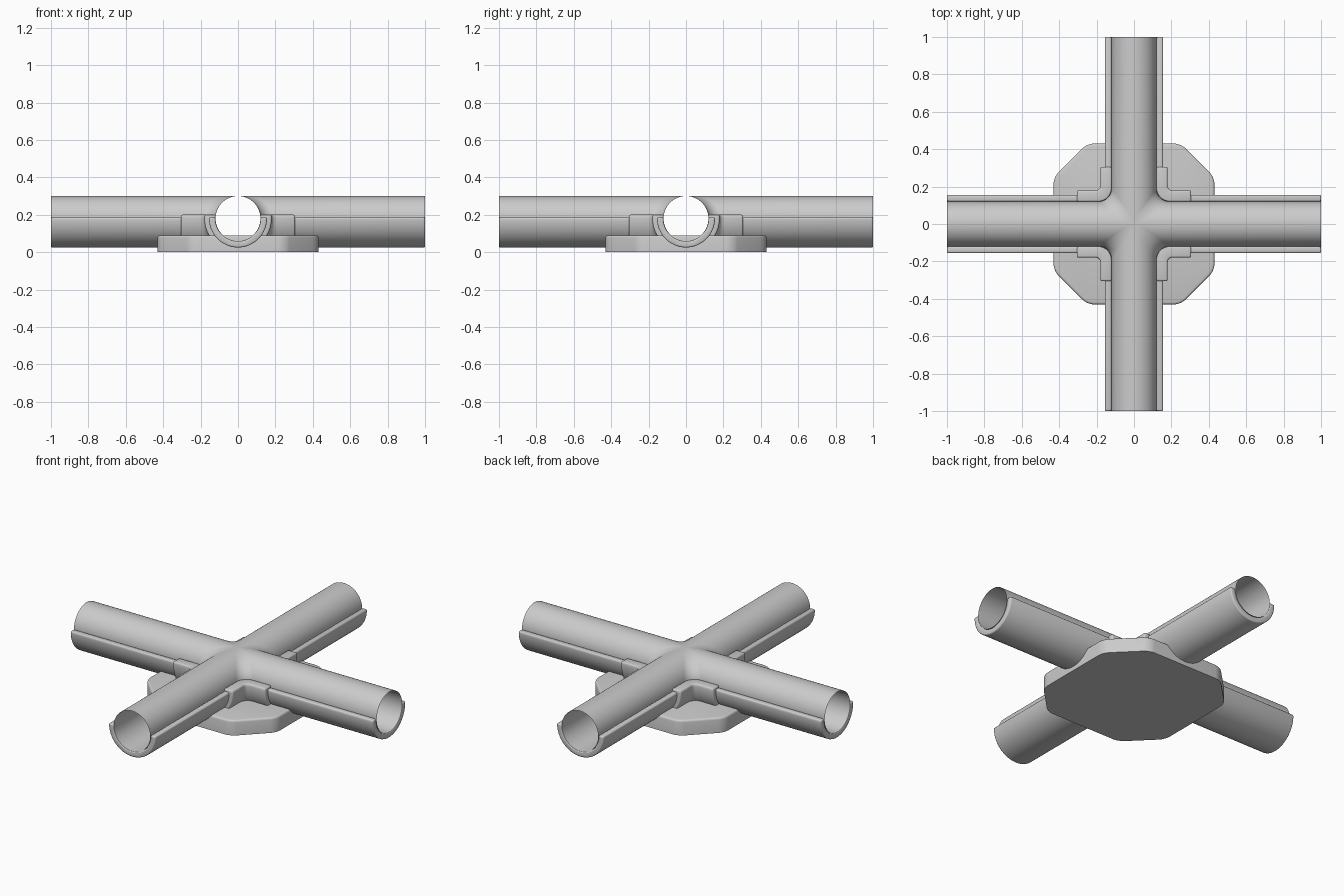
import bpy
import bmesh
from math import sin, cos, asin, pi, sqrt, radians
from mathutils import Matrix, Vector

cube = bpy.data.objects.get("Cube")
if cube:
    bpy.data.objects.remove(cube, do_unlink=True)

AXIS_Z = 0.18      # height of the pipe axes
PIPE_R = 0.12

grey = bpy.data.materials.new("light_grey")
grey.use_nodes = True
colour = (0.6, 0.6, 0.6, 1)
grey.diffuse_color = colour
grey.node_tree.nodes["Principled BSDF"].inputs["Base Color"].default_value = colour


def finish(name, bm):
    """Turn the bmesh into a shaded grey object."""
    bmesh.ops.recalc_face_normals(bm, faces=bm.faces[:])
    mesh = bpy.data.meshes.new(name)
    bm.to_mesh(mesh)
    bm.free()
    mesh.materials.append(grey)
    obj = bpy.data.objects.new(name, mesh)
    bpy.context.collection.objects.link(obj)
    bpy.ops.object.select_all(action='DESELECT')
    bpy.context.view_layer.objects.active = obj
    obj.select_set(True)
    bpy.ops.object.shade_smooth_by_angle(angle=radians(35))
    return obj


def arc(radius, top, steps=16, floor=0.0):
    """Half cross-section (offset, height) from the lowest point up to top."""
    start, end = -pi / 2, asin(max(-1, min(1, (top - AXIS_Z) / radius)))
    points = []
    for i in range(steps + 1):
        a = start + (end - start) * i / steps
        points.append((max(0.0, radius * cos(a)), max(floor, AXIS_Z + radius * sin(a))))
    return points


def corner_path(d, length, steps=10):
    """L-shaped path at offset d from both axes, with a rounded corner."""
    f = max(0.0, min(0.205 - d, 0.07 * sqrt(d / PIPE_R)))
    c = d + f
    path = [(length, d)]
    for i in range(steps + 1):
        a = -pi / 2 - pi / 2 * i / steps
        path.append((c + f * cos(a), c + f * sin(a)))
    return path + [(d, length)]


def cross(name, profile, length, bevel=0.0):
    """Sweep a half profile round each of the four corners of the crossing."""
    bm = bmesh.new()
    for k in range(4):
        turn = Matrix.Rotation(k * pi / 2, 3, 'Z')
        rows = [[bm.verts.new(turn @ Vector((x, y, z)))
                 for x, y in corner_path(d, length)] for d, z in profile]
        for low, high in zip(rows, rows[1:]):
            for i in range(len(low) - 1):
                bm.faces.new((low[i], low[i + 1], high[i + 1], high[i]))
        if bevel:   # solid profiles get end caps
            bm.faces.new([row[0] for row in rows])
            bm.faces.new([row[-1] for row in rows])
    bmesh.ops.remove_doubles(bm, verts=bm.verts[:], dist=0.0001)
    if bevel:
        bmesh.ops.recalc_face_normals(bm, faces=bm.faces[:])
        sharp = [e for e in bm.edges if len(e.link_faces) == 2
                 and e.calc_face_angle(0) > radians(50)]
        bmesh.ops.bevel(bm, geom=sharp, offset=bevel, segments=3,
                        profile=0.5, affect='EDGES', clamp_overlap=False)
    return finish(name, bm)


# Thin crossing pipes with a blended junction
cross("crossing_pipes", arc(PIPE_R, AXIS_Z + PIPE_R, 36), 1.0)

# Half-round trough cradling the pipes
inner = PIPE_R + 0.001
cross("support_trough", arc(0.155, 0.186) + arc(inner, 0.186)[::-1], 1.0, 0.008)

# Thicker corner collars joining trough and base
cross("corner_collars",
      arc(0.18, 0.2, floor=0.01) + arc(inner, 0.2)[::-1], 0.305, 0.009)

# Eight-sided base plate with rounded corners and a softened top edge
HALF, FLAT, HEIGHT = 0.43, 0.25, 0.09
bm = bmesh.new()
ring = []
for k in range(4):
    turn = Matrix.Rotation(k * pi / 2, 3, 'Z')
    ring += [bm.verts.new(turn @ Vector(p)) for p in ((HALF, FLAT, 0), (FLAT, HALF, 0))]
bottom = bm.faces.new(ring)
side = bmesh.ops.extrude_face_region(bm, geom=[bottom], use_keep_orig=True)
for v in side["geom"]:
    if isinstance(v, bmesh.types.BMVert):
        v.co.z = HEIGHT
bmesh.ops.recalc_face_normals(bm, faces=bm.faces[:])
upright = [e for e in bm.edges if abs(e.verts[0].co.z - e.verts[1].co.z) > 0.01]
bmesh.ops.bevel(bm, geom=upright, offset=0.035, segments=5, profile=0.5, affect='EDGES')
rim = [e for e in bm.edges if all(v.co.z > HEIGHT - 0.001 for v in e.verts)]
bmesh.ops.bevel(bm, geom=rim, offset=0.012, segments=3, profile=0.5, affect='EDGES')
finish("base_plate", bm)
